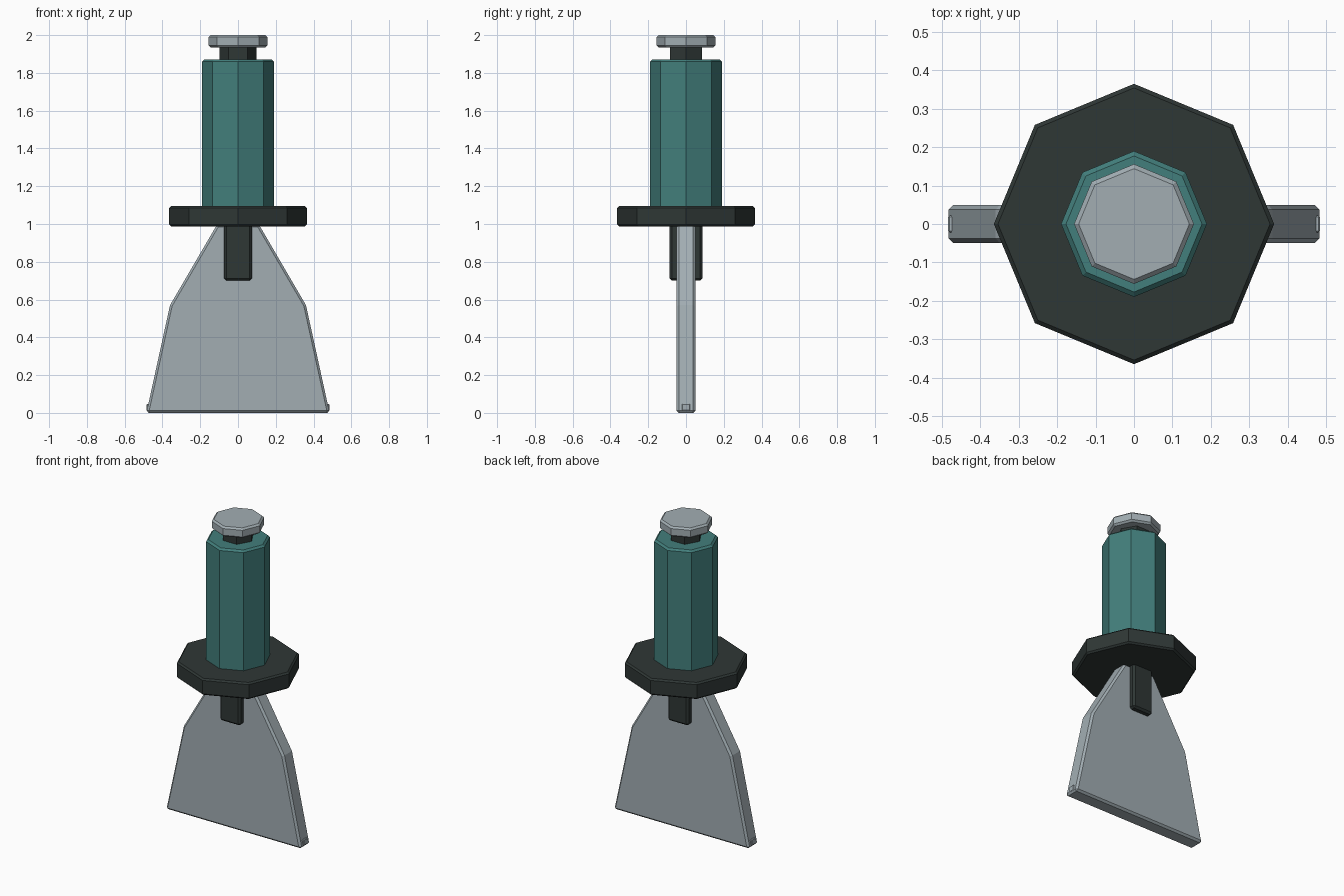
import bpy, bmesh, math

cube = bpy.data.objects.get("Cube")
if cube:
    bpy.data.objects.remove(cube, do_unlink=True)


def material(name, rgb):
    m = bpy.data.materials.new(name)
    m.use_nodes = True
    m.diffuse_color = (*rgb, 1)
    m.node_tree.nodes["Principled BSDF"].inputs["Base Color"].default_value = (*rgb, 1)
    return m


STEEL = material("brushed steel", (0.36, 0.42, 0.45))
TEAL = material("teal grip", (0.055, 0.21, 0.20))
DARK = material("dark rubber", (0.028, 0.038, 0.036))


def prism(name, outline, low, high, mat, bevel, axis="Z"):
    """Extrude an outline along z, or along y for outlines drawn in x and z."""
    def place(a, b, h):
        return (a, b, h) if axis == "Z" else (a, h, b)

    bm = bmesh.new()
    rings = [[bm.verts.new(place(a, b, h)) for a, b in outline] for h in (low, high)]
    bm.faces.new(rings[0])
    bm.faces.new(rings[1])
    n = len(outline)
    for i in range(n):
        j = (i + 1) % n
        bm.faces.new((rings[0][i], rings[0][j], rings[1][j], rings[1][i]))
    bmesh.ops.recalc_face_normals(bm, faces=bm.faces)
    mesh = bpy.data.meshes.new(name)
    bm.to_mesh(mesh)
    bm.free()
    mesh.materials.append(mat)
    obj = bpy.data.objects.new(name, mesh)
    bpy.context.collection.objects.link(obj)
    # Chamfer only the sharp rims, not the long facet edges
    mod = obj.modifiers.new("chamfer", "BEVEL")
    mod.width = bevel
    mod.segments = 1
    mod.limit_method = "ANGLE"
    mod.angle_limit = math.radians(65)
    return obj


def ngon(radius, sides):
    return [(radius * math.cos(math.tau * i / sides),
             radius * math.sin(math.tau * i / sides)) for i in range(sides)]


def rect(x, y):
    return [(-x, -y), (x, -y), (x, y), (-x, y)]


# Faceted parts stacked along the handle
prism("guard", ngon(0.365, 8), 0.988, 1.095, DARK, 0.01)
prism("grip", ngon(0.19, 8), 1.08, 1.872, TEAL, 0.012)
prism("neck", ngon(0.098, 6), 1.85, 1.95, DARK, 0.005)
prism("end_cap", ngon(0.156, 8), 1.935, 2.0, STEEL, 0.011)

# Tang gripping the blade under the guard
prism("tang", rect(0.073, 0.087), 0.70, 1.0, DARK, 0.012)

# Flared blade, mirrored from its right half
half = [(0.485, 0.0), (0.36, 0.57), (0.112, 0.995)]
outline = half + [(-x, z) for x, z in reversed(half)]
prism("blade", outline, -0.05, 0.05, STEEL, 0.012, axis="Y")

# Small square tips at the lower corners
for side, sign in (("left", 1), ("right", -1)):
    tip = [(sign * x, y) for x, y in ((0.46, -0.022), (0.484, -0.022),
                                      (0.484, 0.022), (0.46, 0.022))]
    prism(side + "_blade_tip", tip, 0.01, 0.048, STEEL, 0.004)
